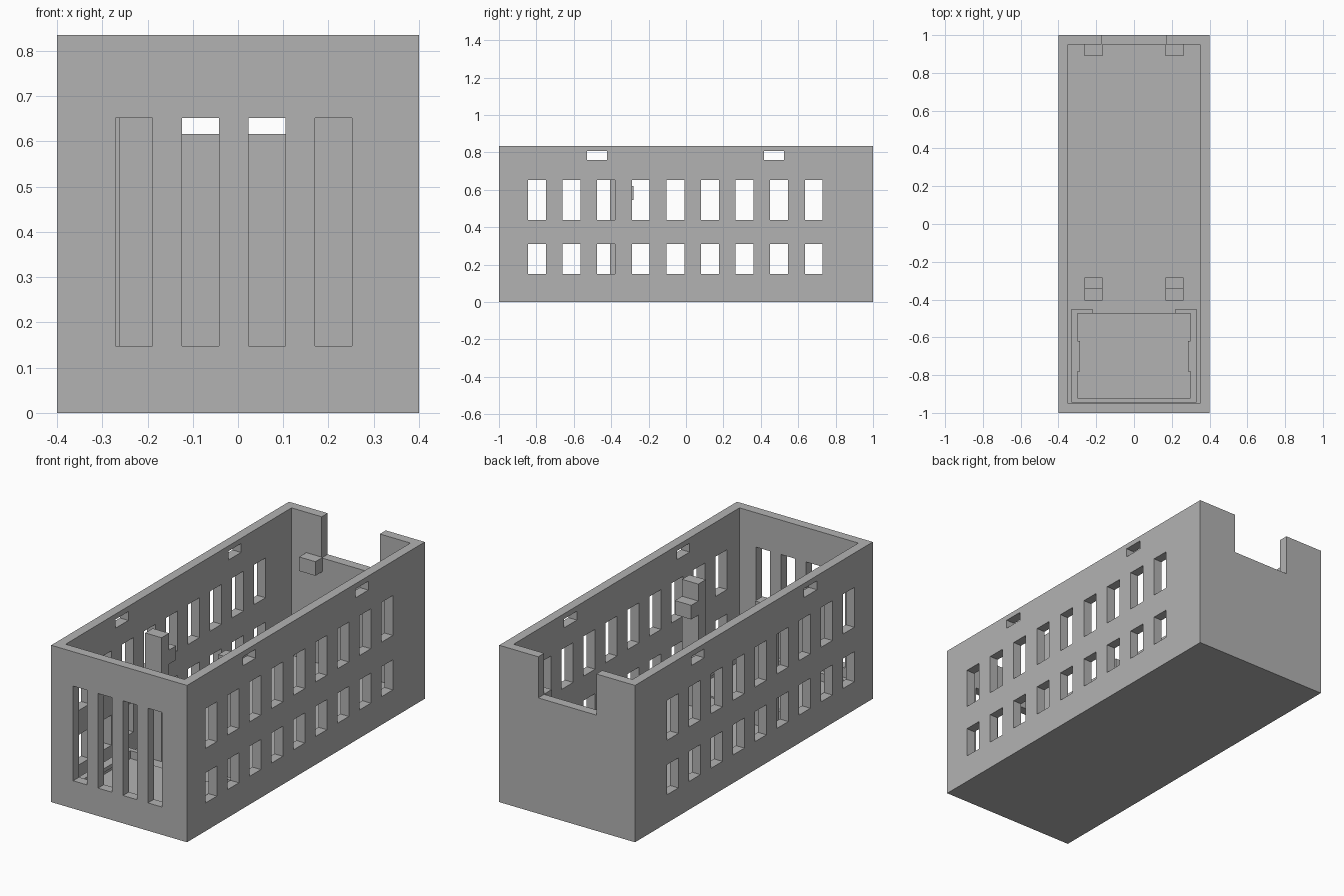
import bpy, bmesh
from mathutils import Matrix, Vector

if "Cube" in bpy.data.objects:
    bpy.data.objects.remove(bpy.data.objects["Cube"])

grey = bpy.data.materials.new("plain grey")
grey.diffuse_color = (0.45, 0.45, 0.45, 1)
grey.use_nodes = True
grey.node_tree.nodes["Principled BSDF"].inputs["Base Color"].default_value = grey.diffuse_color


def boxes(name, spans):
    """One object made of axis-aligned boxes (x0, x1, y0, y1, z0, z1)."""
    bm = bmesh.new()
    for x0, x1, y0, y1, z0, z1 in spans:
        centre = Vector((x0 + x1, y0 + y1, z0 + z1)) / 2
        size = Matrix.Diagonal((x1 - x0, y1 - y0, z1 - z0, 1))
        bmesh.ops.create_cube(bm, size=1, matrix=Matrix.Translation(centre) @ size)
    mesh = bpy.data.meshes.new(name)
    bm.to_mesh(mesh)
    bm.free()
    mesh.materials.append(grey)
    obj = bpy.data.objects.new(name, mesh)
    bpy.context.collection.objects.link(obj)
    return obj


W, L, H, T, FLOOR = 0.4, 1.0, 0.835, 0.05, 0.05

# Openings: cavity, rear notch, front slots, side windows, lid clip slots
cavity = boxes("cavity_cutter", [(T - W, W - T, T - L, L - T, FLOOR, H + 0.1)])
openings = [(-0.172, 0.17, 0.9, 1.1, 0.616, H + 0.1)]
for i in range(4):
    x = -0.271 + i * 0.147
    openings.append((x, x + 0.082, -1.1, -0.9, 0.148, 0.652))
for side in (-1, 1):
    x0, x1 = sorted((side * 0.3, side * 0.5))
    for i in range(9):
        y = -0.845 + i * 0.185
        openings.append((x0, x1, y, y + 0.096, 0.15, 0.31))
        openings.append((x0, x1, y, y + 0.096, 0.44, 0.652))
    for y in (-0.53, 0.418):
        openings.append((x0, x1, y, y + 0.107, 0.76, 0.807))
holes = boxes("opening_cutter", openings)

# Open-topped case
case = boxes("case", [(-W, W, -L, L, 0, H)])
for cutter in (cavity, holes):
    mod = case.modifiers.new(cutter.name, 'BOOLEAN')
    mod.operation = 'DIFFERENCE'
    mod.solver = 'EXACT'
    mod.object = cutter
    cutter.hide_render = True
    cutter.hide_set(True)

# Board supports: stepped front posts and rear ledges
for side, label in ((-1, "left"), (1, "right")):
    x0, x1 = sorted((side * 0.167, side * 0.263))
    boxes(label + "_front_post", [(x0, x1, -0.405, -0.342, FLOOR, 0.71)])
    boxes(label + "_front_ledge", [(x0, x1, -0.342, -0.282, 0.545, 0.62)])
    boxes(label + "_rear_ledge", [(x0, x1, 0.89, L - T, 0.545, 0.62)])

    # Tray rails on the floor with a small retaining clip
    a, b = sorted((side * 0.30, side * 0.332))
    boxes(label + "_tray_rail", [(a, b, -0.945, -0.45, FLOOR, 0.10)])
    c, d = sorted((side * 0.22, side * 0.30))
    boxes(label + "_tray_corner", [(c, d, -0.475, -0.45, FLOOR, 0.10)])
    e, f = sorted((side * 0.287, side * 0.30))
    boxes(label + "_tray_clip", [(e, f, -0.78, -0.62, 0.08, 0.10)])

boxes("tray_front_rail", [(-0.30, 0.30, -0.945, -0.92, FLOOR, 0.10)])
boxes("tray_pad", [(-0.30, 0.30, -0.92, -0.475, FLOOR, 0.058)])
